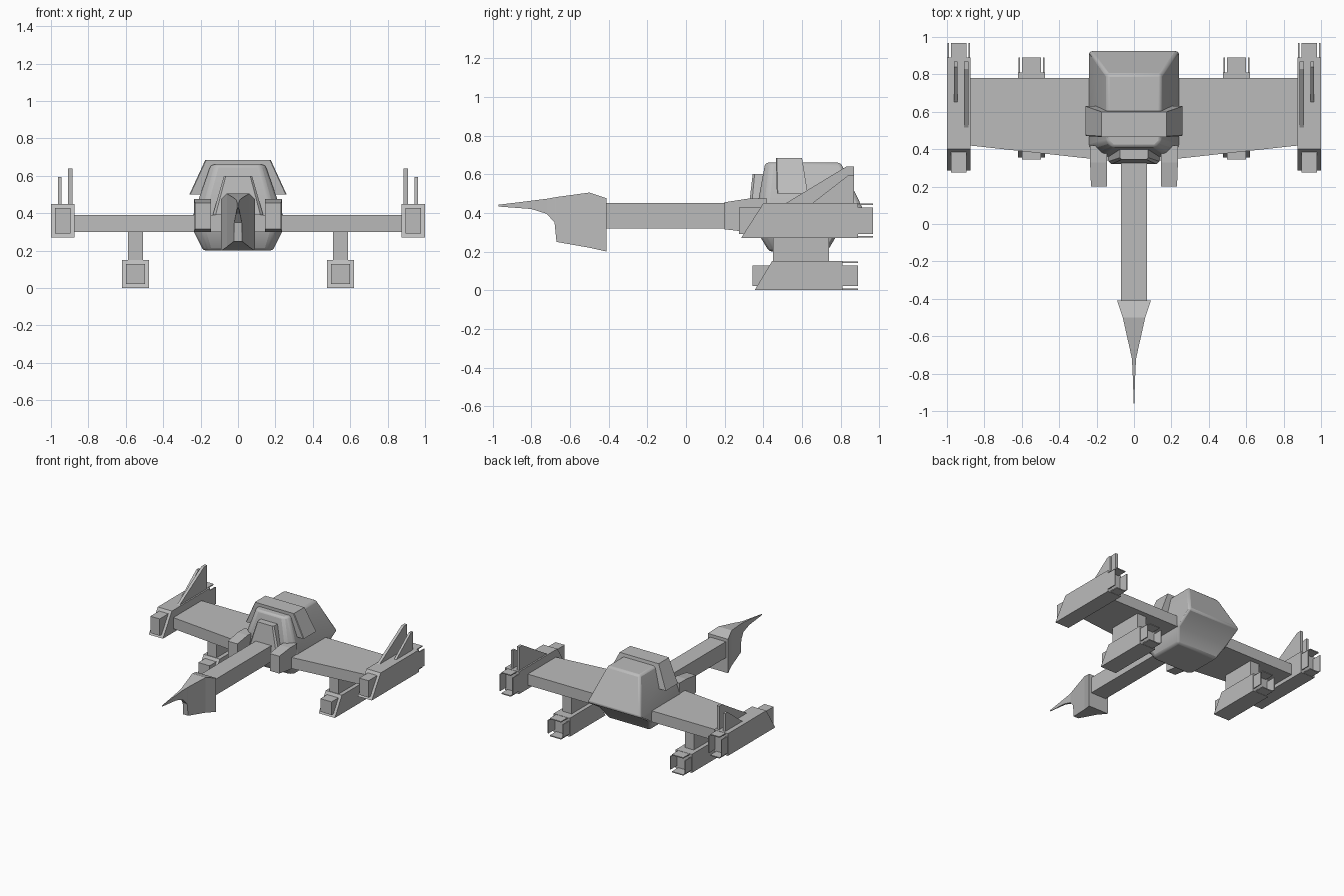
import bpy
import bmesh

cube = bpy.data.objects.get("Cube")
if cube:
    bpy.data.objects.remove(cube, do_unlink=True)

# One plain hull colour
grey = bpy.data.materials.new("hull_grey")
grey.use_nodes = True
grey.diffuse_color = (0.5, 0.5, 0.5, 1)
grey.node_tree.nodes["Principled BSDF"].inputs["Base Color"].default_value = (0.5, 0.5, 0.5, 1)


def loft(name, rings, mirror=False):
    """Skin a closed solid through rings with equal point counts."""
    bm = bmesh.new()
    loops = [[bm.verts.new(p) for p in ring] for ring in rings]
    n = len(loops[0])
    for a, b in zip(loops, loops[1:]):
        for i in range(n):
            j = (i + 1) % n
            bm.faces.new((a[i], a[j], b[j], b[i]))
    bm.faces.new(loops[0][::-1])
    bm.faces.new(loops[-1])
    bmesh.ops.recalc_face_normals(bm, faces=bm.faces)
    mesh = bpy.data.meshes.new(name)
    bm.to_mesh(mesh)
    bm.free()
    mesh.materials.append(grey)
    obj = bpy.data.objects.new(name, mesh)
    bpy.context.collection.objects.link(obj)
    if mirror:
        obj.modifiers.new("Mirror", "MIRROR").use_mirror_merge = False
    return obj


def side_prism(name, profile, x0, x1, mirror=True):
    """Extrude a (y, z) profile between two x positions."""
    return loft(name, [[(x, y, z) for y, z in profile] for x in (x0, x1)], mirror)


def box(name, x0, x1, y0, y1, z0, z1, mirror=True):
    return side_prism(name, [(y0, z0), (y1, z0), (y1, z1), (y0, z1)], x0, x1, mirror)


def rect_y(y, x0, x1, z0, z1):
    return [(x0, y, z0), (x1, y, z0), (x1, y, z1), (x0, y, z1)]


def plan_ring(z, hx, y0, y1, c):
    """Horizontal ring with chamfered front corners."""
    return [(-hx, y1, z), (-hx, y0 + c, z), (c - hx, y0, z),
            (hx - c, y0, z), (hx, y0 + c, z), (hx, y1, z)]


def soften(obj, width):
    bevel = obj.modifiers.new("Bevel", "BEVEL")
    bevel.width = width
    bevel.segments = 2
    bpy.ops.object.select_all(action="DESELECT")
    obj.select_set(True)
    bpy.context.view_layer.objects.active = obj
    bpy.ops.object.shade_smooth_by_angle(angle=0.6)


# Central hull, canopy and roof cowl
hull = loft("main_hull", [plan_ring(0.20, 0.185, 0.43, 0.73, 0.03),
                          plan_ring(0.30, 0.235, 0.37, 0.79, 0.05),
                          plan_ring(0.39, 0.24, 0.36, 0.93, 0.05),
                          plan_ring(0.66, 0.145, 0.41, 0.80, 0.03)])
soften(hull, 0.015)
loft("cockpit_block", [plan_ring(0.39, 0.135, 0.32, 0.46, 0.015),
                       plan_ring(0.60, 0.075, 0.345, 0.46, 0.01)])
loft("roof_cowl", [plan_ring(0.50, 0.26, 0.47, 0.63, 0.005),
                   plan_ring(0.685, 0.175, 0.465, 0.60, 0.005)])

# Wing slab with swept leading edge
wing_plan = [(-0.88, 0.78), (-0.88, 0.42), (-0.15, 0.34),
             (0.15, 0.34), (0.88, 0.42), (0.88, 0.78)]
loft("wing", [[(x, y, z) for x, y in wing_plan] for z in (0.30, 0.39)])

# Shoulder blocks beside the neck
loft("shoulder_block", [rect_y(0.20, 0.145, 0.23, 0.315, 0.455),
                        rect_y(0.33, 0.145, 0.235, 0.30, 0.475),
                        rect_y(0.42, 0.145, 0.235, 0.30, 0.475)], mirror=True)

# Neck boom and beaked nose
box("neck_boom", -0.07, 0.07, -0.42, 0.40, 0.32, 0.45, mirror=False)
beak = [(-0.41, 0.09, 0.20, 0.475), (-0.50, 0.06, 0.22, 0.505),
        (-0.67, 0.022, 0.25, 0.482), (-0.68, 0.02, 0.35, 0.48),
        (-0.72, 0.011, 0.395, 0.473), (-0.80, 0.007, 0.42, 0.463),
        (-0.97, 0.001, 0.433, 0.442)]
loft("nose_beak", [rect_y(y, -w, w, z0, z1) for y, w, z0, z1 in beak])


def engine_pod(name, x0, x1, z0, z1, front, slope, back, tail):
    """Wedge-fronted pod with an intake block and four exhaust plates."""
    side_prism(name, [(front, z0), (back, z0), (back, z1), (front + slope, z1)], x0, x1)
    m, t = 0.022, 0.008
    box(name + "_intake", x0 + m, x1 - m, front - 0.01, front + slope + 0.05, z0 + m, z1 - m)
    for part, z in (("bottom", z0 + 0.002), ("top", z1 - 0.002 - t)):
        box(f"{name}_exhaust_{part}", x0 + m, x1 - m, back - 0.02, tail, z, z + t)
    for part, x in (("inner", x0 + 0.003), ("outer", x1 - 0.003 - t)):
        box(f"{name}_exhaust_{part}", x, x + t, back - 0.02, tail, z0 + m, z1 - m)


engine_pod("wingtip_pod", 0.873, 1.0, 0.27, 0.45, 0.285, 0.115, 0.89, 0.967)
engine_pod("lower_pod", 0.475, 0.62, 0.0, 0.15, 0.355, 0.09, 0.81, 0.89)
box("pylon", 0.507, 0.588, 0.45, 0.74, 0.14, 0.31)

# Twin fins on each wingtip pod
side_prism("tall_fin", [(0.50, 0.44), (0.87, 0.44), (0.87, 0.64), (0.83, 0.64)], 0.885, 0.908)
side_prism("short_fin", [(0.64, 0.44), (0.87, 0.44), (0.87, 0.595), (0.84, 0.595)], 0.943, 0.962)
